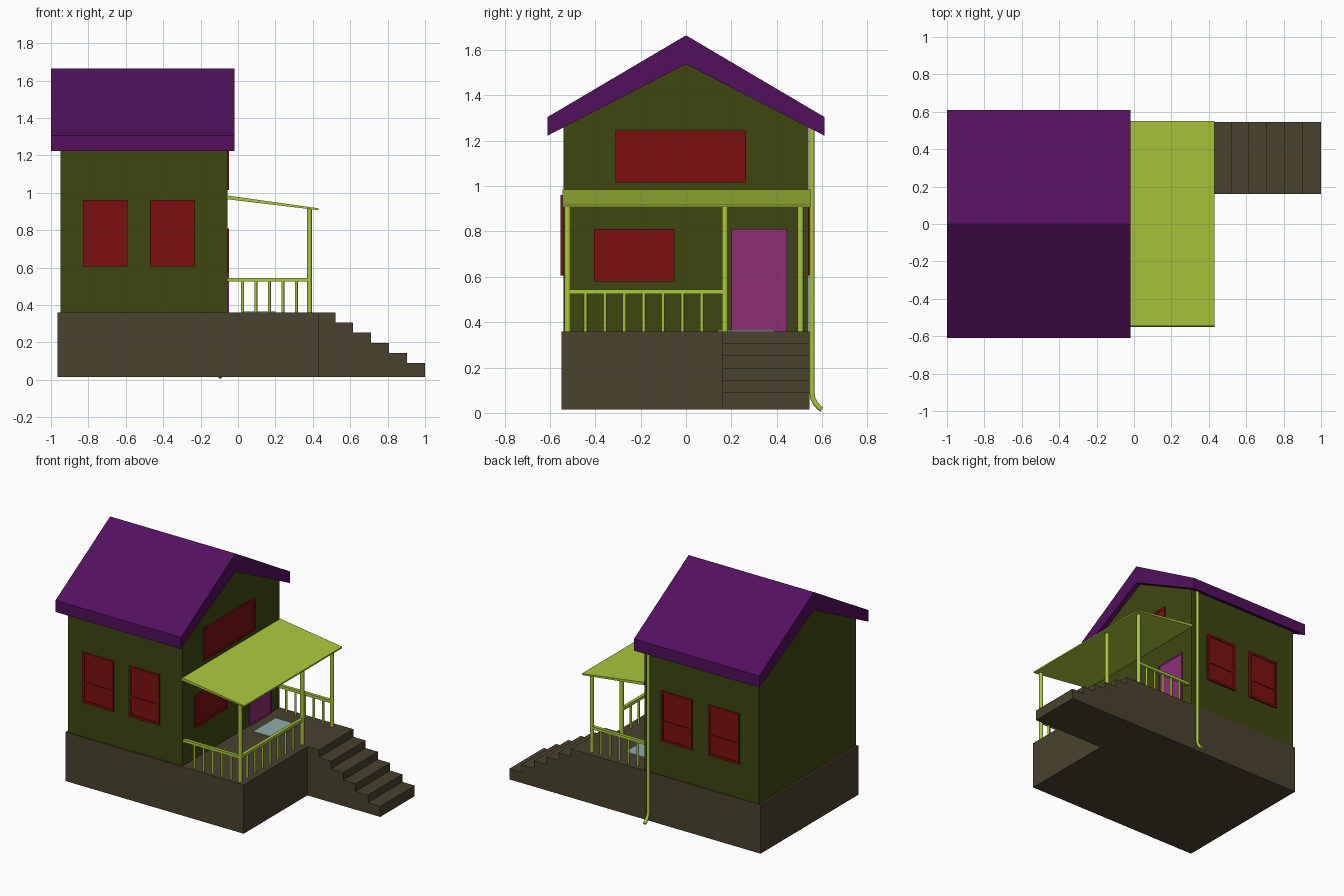
import bpy, bmesh
from mathutils import Matrix, Vector

cube = bpy.data.objects.get("Cube")
if cube:
    bpy.data.objects.remove(cube, do_unlink=True)


def material(name, rgb):
    m = bpy.data.materials.new(name)
    m.use_nodes = True
    color = (*rgb, 1)
    m.diffuse_color = color
    m.node_tree.nodes["Principled BSDF"].inputs["Base Color"].default_value = color
    return m


PURPLE = material("roof_purple", (0.085, 0.005, 0.11))
OLIVE = material("wall_olive", (0.048, 0.063, 0.005))
BROWN = material("base_brown", (0.067, 0.054, 0.028))
RED = material("window_red", (0.2, 0.005, 0.005))
LIME = material("porch_lime", (0.41, 0.58, 0.046))
PLUM = material("door_plum", (0.27, 0.028, 0.18))
MAT = material("doormat_blue", (0.29, 0.41, 0.41))


def finish(name, bm, mat):
    bmesh.ops.recalc_face_normals(bm, faces=bm.faces)
    mesh = bpy.data.meshes.new(name)
    bm.to_mesh(mesh)
    bm.free()
    mesh.materials.append(mat)
    ob = bpy.data.objects.new(name, mesh)
    bpy.context.collection.objects.link(ob)
    return ob


def boxes(name, mat, spans):
    """Each span is ((x0, x1), (y0, y1), (z0, z1))."""
    bm = bmesh.new()
    for span in spans:
        mid = Vector([(a + b) / 2 for a, b in span])
        size = [abs(b - a) for a, b in span]
        bmesh.ops.create_cube(bm, size=1, matrix=Matrix.Translation(mid) @ Matrix.Diagonal((*size, 1)))
    return finish(name, bm, mat)


def prism(name, mat, profile, axis, start, end):
    """Extrude a 2D profile along x (profile is y,z) or y (profile is x,z)."""
    bm = bmesh.new()
    place = (lambda p: (start, *p)) if axis == "x" else (lambda p: (p[0], start, p[1]))
    face = bm.faces.new([bm.verts.new(place(p)) for p in profile])
    out = bmesh.ops.extrude_face_region(bm, geom=[face])
    step = Vector((end - start, 0, 0)) if axis == "x" else Vector((0, end - start, 0))
    bmesh.ops.translate(bm, vec=step, verts=[v for v in out["geom"] if isinstance(v, bmesh.types.BMVert)])
    return finish(name, bm, mat)


def rods(name, mat, segments, radius, sides=8):
    bm = bmesh.new()
    for a, b in segments:
        a, b = Vector(a), Vector(b)
        turn = (b - a).to_track_quat("Z", "Y").to_matrix().to_4x4()
        bmesh.ops.create_cone(bm, cap_ends=True, segments=sides, radius1=radius, radius2=radius,
                              depth=(b - a).length, matrix=Matrix.Translation((a + b) / 2) @ turn)
    return finish(name, bm, mat)


def framed(name, mat, axis, wall, out, u, z, bar_z=None, bar_u=None, rim=0.016):
    """Framed panel on a wall, with optional horizontal or vertical bar."""
    def span(us, zs, depth):
        d = tuple(sorted((wall - out, wall + out * depth)))
        return (us, d, zs) if axis == "y" else (d, us, zs)
    parts = [span((u[0] + rim, u[1] - rim), (z[0] + rim, z[1] - rim), 0.5),
             span(u, (z[0], z[0] + rim), 1), span(u, (z[1] - rim, z[1]), 1)]
    inner = (z[0] + rim, z[1] - rim)
    parts += [span((u[0], u[0] + rim), inner, 1), span((u[1] - rim, u[1]), inner, 1)]
    if bar_z:
        parts.append(span((u[0] + rim, u[1] - rim), (bar_z - 0.008, bar_z + 0.008), 0.85))
    if bar_u:
        parts.append(span((bar_u - 0.008, bar_u + 0.008), inner, 0.85))
    return boxes(name, mat, parts)


# Foundation, with porch floor, and stairs
FLOOR, GROUND = 0.36, 0.015
boxes("foundation", BROWN, [((-0.965, 0.43), (-0.55, 0.545), (GROUND, FLOOR))])
stairs = [(0.43, GROUND), (0.43, FLOOR)]
for i in range(6):
    top, edge = FLOOR - 0.054 * i, 0.52 + 0.096 * i
    if i:
        stairs.append((edge - 0.096, top))
    stairs.append((edge, top))
stairs.append((edge, GROUND))
prism("stairs", BROWN, stairs, "y", 0.16, 0.545)

# Gabled walls and roof
prism("walls", OLIVE, [(-0.54, FLOOR), (0.54, FLOOR), (0.54, 1.262), (0, 1.541), (-0.54, 1.262)],
      "x", -0.95, -0.055)
prism("roof", PURPLE, [(-0.61, 1.305), (0, 1.665), (0.61, 1.305), (0.61, 1.223), (0, 1.538),
                       (-0.61, 1.223)], "x", -1, -0.02)

# Sash windows on both long walls
for side, wall, starts in (("front", -0.54, (-0.83, -0.47)), ("back", 0.54, (-0.80, -0.43))):
    for i, x in enumerate(starts):
        framed(f"{side}_window_{i + 1}", RED, "y", wall, 0.014 if wall > 0 else -0.014,
               (x, x + 0.24), (0.605, 0.96), bar_z=0.745)

# Windows and door on the porch wall
framed("gable_window", RED, "x", -0.055, 0.008, (-0.31, 0.265), (1.015, 1.245), bar_u=-0.022)
framed("porch_window", RED, "x", -0.055, 0.008, (-0.405, -0.05), (0.58, 0.81), bar_u=-0.228)
framed("door", PLUM, "x", -0.055, 0.008, (0.2, 0.445), (FLOOR, 0.81), rim=0.012)
boxes("doormat", MAT, [((0.02, 0.2), (0.14, 0.39), (FLOOR, FLOOR + 0.006))])

# Porch roof and posts
prism("porch_roof", LIME, [(-0.055, 0.965), (-0.055, 0.985), (0.43, 0.917), (0.43, 0.907)],
      "y", -0.545, 0.55)
POST_X, Y0, Y1, Y2 = 0.382, -0.522, 0.172, 0.505
posts = rods("porch_posts", LIME, [((POST_X, y, FLOOR), (POST_X, y, 0.918)) for y in (Y0, Y1, Y2)], 0.014, 12)

# Railings
RAIL = 0.535
boxes("handrails", LIME,
      [((-0.055, POST_X), (y - 0.011, y + 0.011), (RAIL - 0.01, RAIL + 0.01)) for y in (Y0, Y2)]
      + [((POST_X - 0.011, POST_X + 0.011), (Y0, Y1), (RAIL - 0.01, RAIL + 0.01))])
spots = [(0.024 + 0.072 * i, y) for i in range(5) for y in (Y0, Y2)]
spots += [(POST_X, -0.443 + 0.0855 * i) for i in range(7)]
balusters = rods("balusters", LIME, [((x, y, FLOOR), (x, y, RAIL)) for x, y in spots], 0.008)

# Downspout with a curved outlet
curve = bpy.data.curves.new("downspout", "CURVE")
curve.dimensions = "3D"
curve.bevel_depth = 0.011
curve.bevel_resolution = 2
curve.use_fill_caps = True
path = [(0.556, 1.26), (0.556, 0.085), (0.56, 0.062), (0.572, 0.04), (0.585, 0.025), (0.6, 0.015)]
spline = curve.splines.new("POLY")
spline.points.add(len(path) - 1)
for point, (y, z) in zip(spline.points, path):
    point.co = (-0.095, y, z, 1)
curve.materials.append(LIME)
downspout = bpy.data.objects.new("downspout", curve)
bpy.context.collection.objects.link(downspout)

# Smooth round parts
bpy.ops.object.select_all(action="DESELECT")
for ob in (posts, balusters):
    ob.select_set(True)
bpy.context.view_layer.objects.active = posts
bpy.ops.object.shade_smooth_by_angle(angle=0.9)
